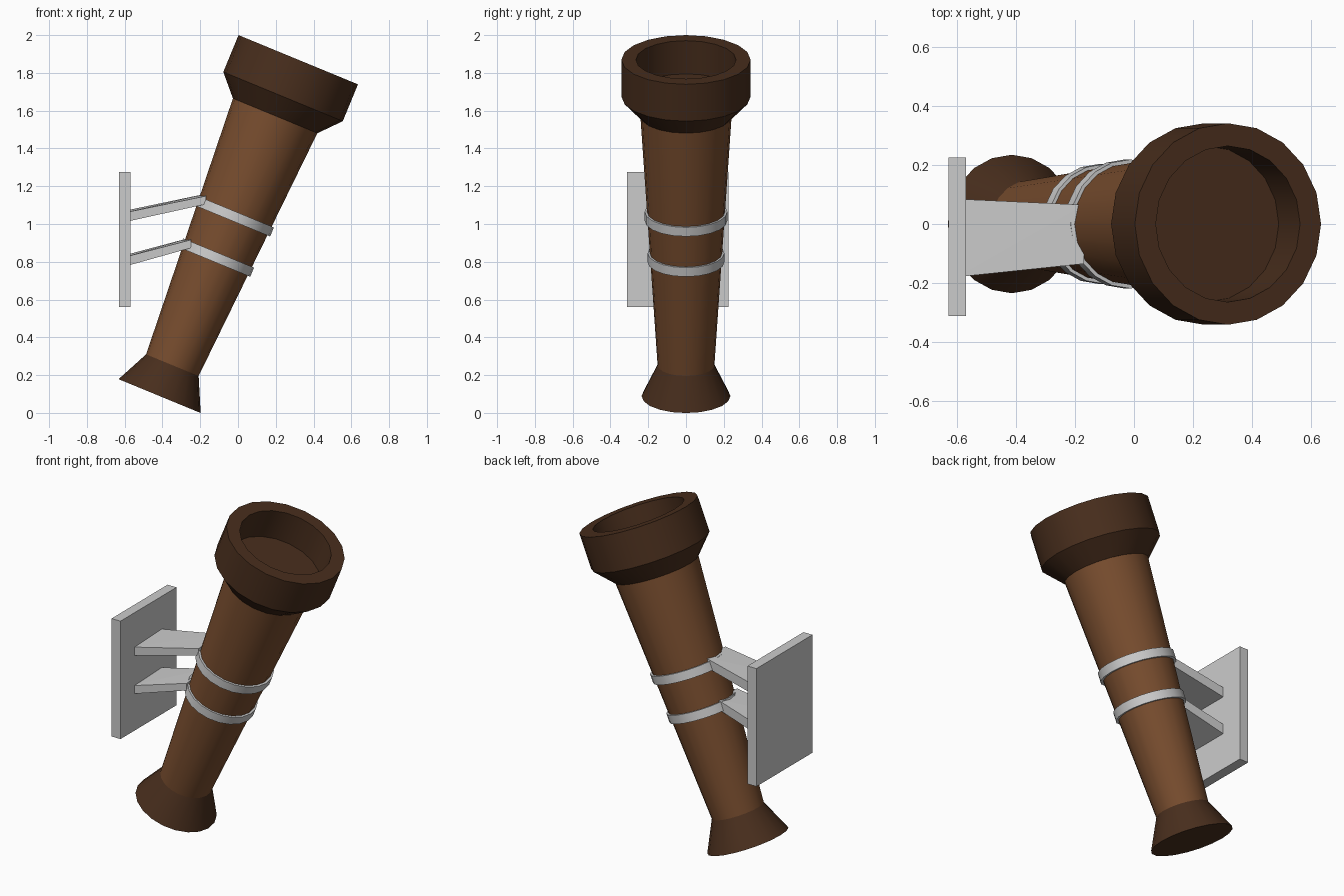
import bpy, bmesh, math
from mathutils import Matrix, Vector

if "Cube" in bpy.data.objects:
    bpy.data.objects.remove(bpy.data.objects["Cube"])

SIDES = 20
# Tilted telescope axis
AXIS = Matrix.Translation((-0.415, 0, 0.089)) @ Matrix.Rotation(math.radians(22.4), 4, 'Y')

def material(name, rgb):
    m = bpy.data.materials.new(name)
    m.diffuse_color = (*rgb, 1)
    m.use_nodes = True
    m.node_tree.nodes["Principled BSDF"].inputs["Base Color"].default_value = m.diffuse_color
    return m

def finish(name, bm, mat=None, smooth=False):
    bmesh.ops.recalc_face_normals(bm, faces=bm.faces)
    me = bpy.data.meshes.new(name)
    bm.to_mesh(me)
    bm.free()
    ob = bpy.data.objects.new(name, me)
    bpy.context.collection.objects.link(ob)
    if mat:
        me.materials.append(mat)
    if smooth:
        bpy.ops.object.select_all(action='DESELECT')
        ob.select_set(True)
        bpy.context.view_layer.objects.active = ob
        bpy.ops.object.shade_smooth_by_angle(angle=math.radians(30))
    return ob

def lathe(name, profile, mat=None, closed=False):
    """Spin (radius, distance) points around the tilted axis."""
    bm = bmesh.new()
    loops = [[bm.verts.new((r * math.cos(a), r * math.sin(a), t))
              for a in (2 * math.pi * i / SIDES for i in range(SIDES))]
             for r, t in profile]
    pairs = list(zip(loops, loops[1:]))
    if closed:
        pairs.append((loops[-1], loops[0]))
    else:
        bm.faces.new(loops[0])
        bm.faces.new(loops[-1])
    for a, b in pairs:
        for i in range(SIDES):
            j = (i + 1) % SIDES
            bm.faces.new((a[i], a[j], b[j], b[i]))
    bm.transform(AXIS)
    return finish(name, bm, mat, True)

def block(name, left, right):
    """Box between two end sections, each (x, y0, y1, z0, z1, front_drop)."""
    bm = bmesh.new()
    for x, y0, y1, z0, z1, drop in (left, right):
        for y, z in ((y0, z0), (y1, z0), (y1, z1), (y0, z1 - drop)):
            bm.verts.new((x, y, z))
    bmesh.ops.convex_hull(bm, input=bm.verts)
    bmesh.ops.dissolve_limit(bm, angle_limit=0.01, verts=bm.verts, edges=bm.edges)
    return finish(name, bm)

brown = material("brown", (0.19, 0.075, 0.028))
dark = material("dark_brown", (0.065, 0.027, 0.012))

# Telescope: eyepiece, tapered tube, hollow lens hood
lathe("eyepiece", [(0.235, 0), (0.15, 0.178)], dark)
lathe("tube", [(0.15, 0.17), (0.242, 1.61)], brown)
lathe("lens_hood", [(0.242, 1.605), (0.342, 1.715), (0.342, 1.926),
                    (0.265, 1.926), (0.265, 1.736)], dark)

# Clamp rings and the arms that hold them
for label, t, r, z_plate, x_tip, z_tip in (("upper", 1.03, 0.219, 1.015, -0.20, 1.10),
                                           ("lower", 0.793, 0.203, 0.78, -0.28, 0.868)):
    lathe(label + "_ring", [(r, t - 0.026), (r, t + 0.026),
                            (r - 0.03, t + 0.026), (r - 0.03, t - 0.026)], closed=True)
    block(label + "_arm", (-0.60, -0.18, 0.085, z_plate - 0.005, z_plate + 0.055, 0.01),
          (x_tip + 0.03, -0.135, 0.065, z_tip + 0.005, z_tip + 0.06, 0.012))

# Wall plate
block("wall_plate", (-0.63, -0.312, 0.225, 0.56, 1.275, 0),
      (-0.57, -0.312, 0.225, 0.56, 1.275, 0))
